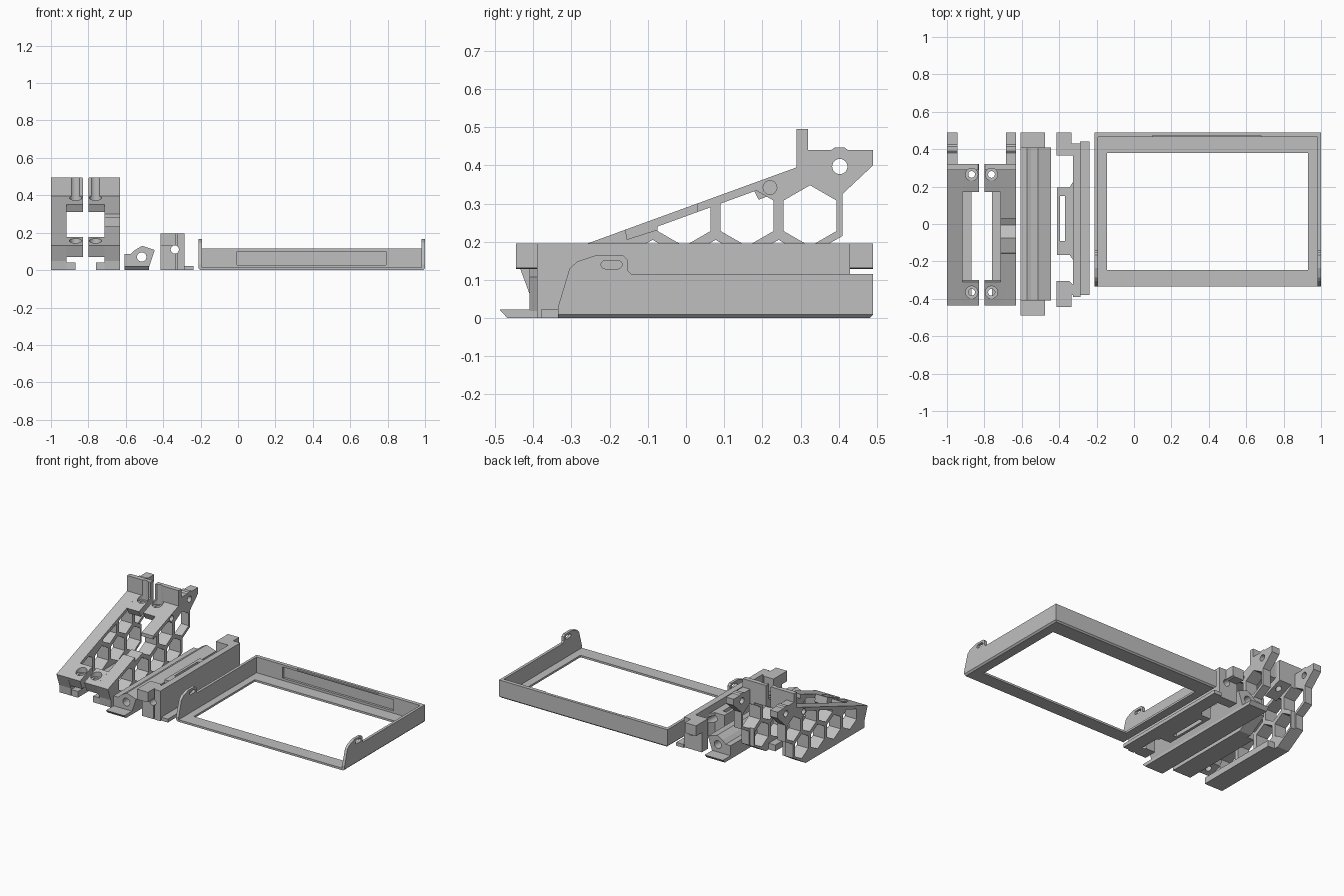
import bpy, bmesh, math
from mathutils import Matrix, Vector

if "Cube" in bpy.data.objects:
    bpy.data.objects.remove(bpy.data.objects["Cube"])

grey = bpy.data.materials.new("light grey plastic")
grey.diffuse_color = (0.52, 0.52, 0.52, 1)
grey.use_nodes = True
grey.node_tree.nodes["Principled BSDF"].inputs["Base Color"].default_value = grey.diffuse_color


def make(name, bm):
    bmesh.ops.recalc_face_normals(bm, faces=bm.faces)
    me = bpy.data.meshes.new(name)
    bm.to_mesh(me)
    bm.free()
    me.materials.append(grey)
    ob = bpy.data.objects.new(name, me)
    bpy.context.collection.objects.link(ob)
    return ob


def prism(name, pts, a, b, axis):
    """Extrude a 2D outline from a to b along x (pts = y,z), y (x,z) or z (x,y)."""
    put = {'x': lambda p, t: (t, p[0], p[1]),
           'y': lambda p, t: (p[0], t, p[1]),
           'z': lambda p, t: (p[0], p[1], t)}[axis]
    bm = bmesh.new()
    face = bm.faces.new([bm.verts.new(put(p, a)) for p in pts])
    new = bmesh.ops.extrude_face_region(bm, geom=[face])['geom']
    move = Vector(put((0, 0), b)) - Vector(put((0, 0), a))
    bmesh.ops.translate(bm, vec=move, verts=[g for g in new if isinstance(g, bmesh.types.BMVert)])
    return make(name, bm)


def box(name, x0, x1, y0, y1, z0, z1):
    return prism(name, [(x0, y0), (x1, y0), (x1, y1), (x0, y1)], z0, z1, 'z')


def ring(cx, cy, r, n=24, turn=0.0):
    return [(cx + r * math.cos(turn + 2 * math.pi * i / n),
             cy + r * math.sin(turn + 2 * math.pi * i / n)) for i in range(n)]


def slot(cx, cy, length, r, n=8):
    d = length / 2 - r
    return [(cx + s * d + r * math.cos(a), cy + r * math.sin(a))
            for s, start in ((1, -math.pi / 2), (-1, math.pi / 2))
            for a in [start + math.pi * i / n for i in range(n + 1)]]


def clip(pts, p, n):
    """Keep the part of a convex outline on the side of p that n points to."""
    out = []
    for a, b in zip(pts, pts[1:] + pts[:1]):
        da = (a[0] - p[0]) * n[0] + (a[1] - p[1]) * n[1]
        db = (b[0] - p[0]) * n[0] + (b[1] - p[1]) * n[1]
        if da >= 0:
            out.append(a)
        if da * db < 0:
            t = da / (da - db)
            out.append((a[0] + t * (b[0] - a[0]), a[1] + t * (b[1] - a[1])))
    return out


def combine(ob, others, op='DIFFERENCE'):
    for c in others:
        m = ob.modifiers.new("bool", 'BOOLEAN')
        m.object, m.operation, m.solver = c, op, 'EXACT'
    bpy.context.view_layer.update()
    me = bpy.data.meshes.new_from_object(ob.evaluated_get(bpy.context.evaluated_depsgraph_get()))
    ob.modifiers.clear()
    ob.data = me
    for c in others:
        bpy.data.objects.remove(c)
    return ob


# ---- wedge-shaped stand legs with honeycomb walls ----
SLOPE = 0.364
wall_outline = [(-0.435, 0.131), (0.29, 0.395), (0.29, 0.495), (0.32, 0.495), (0.32, 0.44),
                (0.38, 0.44), (0.39, 0.447), (0.415, 0.447), (0.425, 0.44), (0.49, 0.44),
                (0.49, 0.40), (0.41, 0.325), (0.41, 0.215), (0.33, 0.17), (0.33, 0.08),
                (0.20, 0), (-0.40, 0), (-0.405, 0.05)]
back_plate = [(0.17, 0.351), (0.29, 0.395), (0.29, 0.495), (0.32, 0.495), (0.32, 0.36), (0.19, 0.31)]
front_plate = [(-0.435, 0.131), (-0.31, 0.177), (-0.30, 0.13), (-0.32, 0.10), (-0.41, 0.07)]
cells = [(0.325, 0.268), (0.16, 0.268), (-0.005, 0.268),
         (0.2425, 0.125), (0.0775, 0.125), (-0.0875, 0.125), (-0.2525, 0.125)]


def leg(side, fx):
    # fx maps the left leg's x to this leg's x
    wall = prism(side + "_leg_wall", wall_outline, fx(-1), fx(-0.917), 'x')
    cuts = []
    for cy, cz in cells:
        pts = clip(ring(cy, cz, 0.08, 6, math.pi / 6), (0, 0.289 - 0.022), (SLOPE, -1))
        cuts.append(prism("cell_cutter", pts, fx(-1.05), fx(-0.85), 'x'))
    for cy, cz, r in ((0.22, 0.342, 0.018), (0.403, 0.397, 0.02)):
        cuts.append(prism("bolt_cutter", ring(cy, cz, r), fx(-1.05), fx(-0.85), 'x'))
    # thinner ear behind the upright tab
    x0, x1 = sorted((fx(-0.945), fx(-0.8)))
    cuts.append(box("ear_cutter", x0, x1, 0.32, 0.6, -0.1, 0.6))
    if side == "right":  # cable dip in the sloped edge
        dip = [(-0.17, 0.35), (-0.155, 0.206), (-0.065, 0.235), (-0.05, 0.222), (0.03, 0.25), (0.03, 0.35)]
        cuts.append(prism("dip_cutter", dip, fx(-1.05), fx(-0.85), 'x'))
    combine(wall, cuts)
    # bridge plates with counterbored screw holes
    for label, pts, cy in (("back", back_plate, 0.265), ("front", front_plate, -0.365)):
        plate = prism(f"{side}_leg_{label}_plate", pts, fx(-0.917), fx(-0.83), 'x')
        top = 0.289 + SLOPE * cy
        bore = [prism("screw_cutter", ring(fx(-0.868), cy, 0.018), -0.1, 0.6, 'z'),
                prism("counterbore_cutter", ring(fx(-0.868), cy, 0.033), top - 0.02, 0.6, 'z')]
        if label == "back":
            w = [(fx(-0.845), 0.51), (fx(-0.82), 0.51), (fx(-0.82), 0.478)]
            bore.append(prism("corner_cutter", w, 0.25, 0.35, 'y'))
        combine(plate, bore)
    # low inner foot flange
    x0, x1 = sorted((fx(-0.917), fx(-0.87)))
    box(side + "_leg_foot", x0, x1, -0.40, 0.17, 0, 0.04)


leg("left", lambda x: x)
leg("right", lambda x: -1.63 - x)

# ---- low angled clamp bar ----
bar = prism("clamp_bar", [(-0.607, 0), (-0.607, 0.087), (-0.572, 0.087), (-0.55, 0.108), (-0.512, 0.13),
                          (-0.445, 0.107), (-0.475, 0.018), (-0.475, 0)], -0.41, 0.41, 'y')
combine(bar, [prism("pivot_cutter", ring(-0.515, 0.07, 0.025), -0.6, 0.6, 'y')])
for label, s in (("front", -1), ("back", 1)):
    prism(f"clamp_bar_{label}_tab", [(s * 0.41, 0), (s * 0.468, 0), (s * 0.488, 0.022), (s * 0.41, 0.022)],
          -0.607, -0.475, 'x')

# ---- taller hinge bar with end ears, middle tongue and base flange ----
hinge = box("hinge_bar", -0.325, -0.285, -0.39, 0.43, 0, 0.195)
ear_front = [(-0.415, -0.445), (-0.335, -0.445), (-0.335, -0.38), (-0.32, -0.38),
             (-0.32, -0.33), (-0.345, -0.305), (-0.415, -0.305)]
ear_back = [(-0.415, 0.49), (-0.335, 0.49), (-0.335, 0.43), (-0.32, 0.43),
            (-0.32, 0.365), (-0.415, 0.365)]
tongue = [(-0.32, -0.20), (-0.345, -0.165), (-0.413, -0.165), (-0.413, 0.195), (-0.345, 0.195), (-0.32, 0.235)]
combine(hinge, [prism("ear", ear_front, 0, 0.195, 'z'), prism("ear", ear_back, 0, 0.195, 'z'),
                prism("tongue", tongue, 0, 0.15, 'z'),
                box("flange", -0.29, -0.238, -0.38, 0.44, 0, 0.022)], 'UNION')
combine(hinge, [prism("pivot_cutter", ring(-0.338, 0.11, 0.022), -0.6, 0.6, 'y'),
                box("slot_cutter", -0.395, -0.37, -0.09, 0.15, -0.1, 0.3),
                box("undercut", -0.45, -0.30, -0.5, -0.39, -0.1, 0.128),
                box("undercut", -0.45, -0.30, 0.43, 0.55, -0.1, 0.128)])

# ---- screen frame, open at the front ----
rim = prism("frame_rim", [(-0.2, 0), (0.99, 0), (1.0, 0.01), (1.0, 0.013), (-0.21, 0.013), (-0.21, 0.01)],
            -0.335, 0.49, 'y')
combine(rim, [box("window_cutter", -0.145, 0.93, -0.245, 0.38, -0.1, 0.1),
              prism("edge_cutter", [(0.48, -0.001), (0.50, -0.001), (0.50, 0.019)], -0.3, 1.1, 'x')])

# back wall with a long inner recess and a shallow top notch
back = box("frame_back_wall", -0.192, 0.982, 0.465, 0.49, 0.013, 0.115)
combine(back, [box("recess_cutter", -0.005, 0.79, 0.45, 0.48, 0.028, 0.10),
               box("notch_cutter", 0.10, 0.68, 0.45, 0.472, 0.105, 0.13)])

# side walls with raised slotted lugs
side_outline = [(-0.335, 0.013), (-0.335, 0.03), (-0.305, 0.13), (-0.285, 0.148), (-0.235, 0.165),
                (-0.165, 0.165), (-0.153, 0.153), (-0.153, 0.125), (-0.143, 0.115), (0.49, 0.115), (0.49, 0.013)]
for label, x0, x1 in (("left", -0.21, -0.192), ("right", 0.982, 1.0)):
    wall = prism(f"frame_{label}_wall", side_outline, x0, x1, 'x')
    combine(wall, [prism("slot_cutter", slot(-0.195, 0.14, 0.055, 0.011), x0 - 0.1, x1 + 0.1, 'x')])
